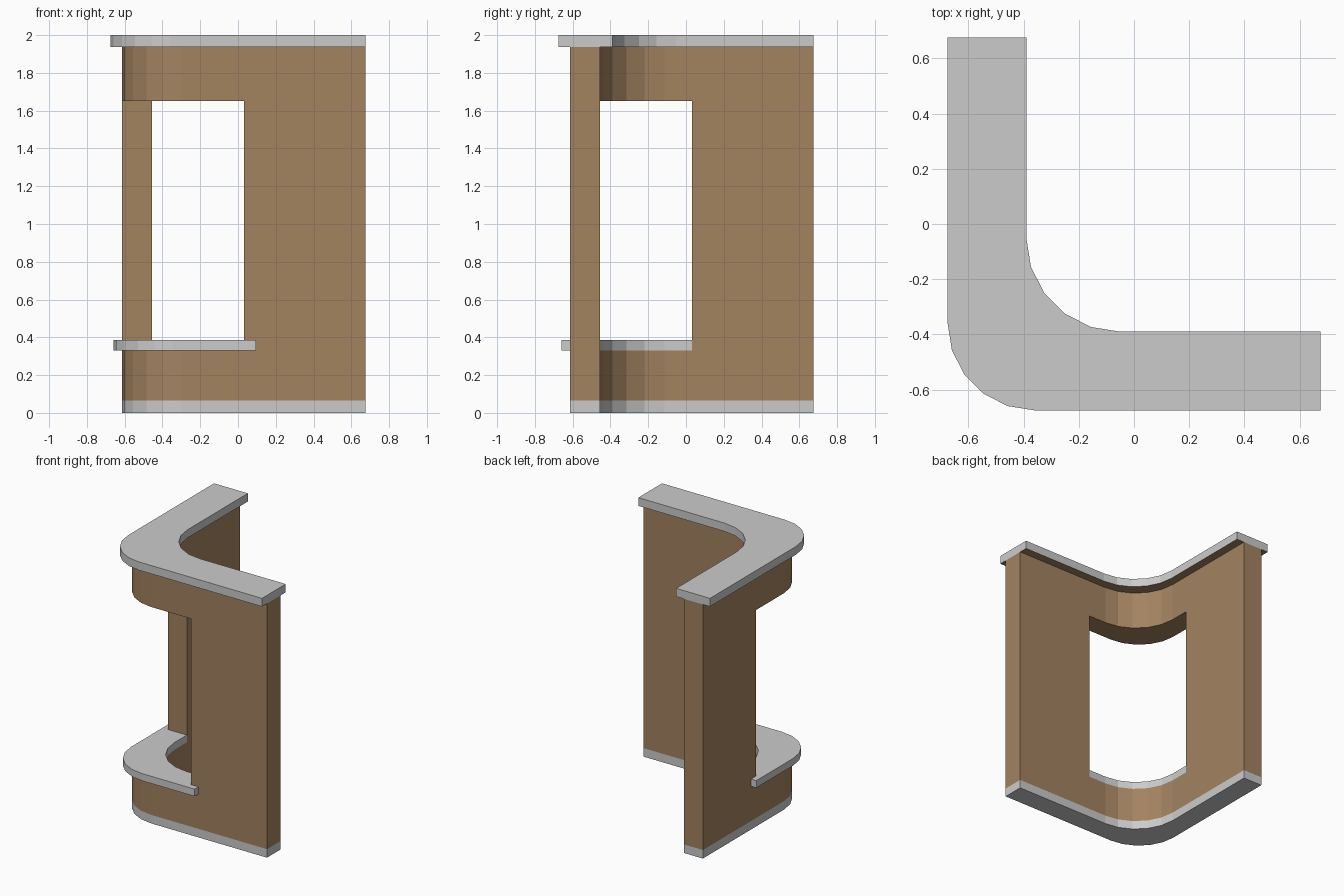
import bpy, bmesh
from math import sin, cos, radians

if "Cube" in bpy.data.objects:
    bpy.data.objects.remove(bpy.data.objects["Cube"])

STEPS = 5  # facets per rounded corner


def corner(face, radius):
    """Faceted rounded corner, from the left arm round to the front arm."""
    c = face + radius
    return [(c - radius * cos(radians(90 * i / STEPS)),
             c - radius * sin(radians(90 * i / STEPS))) for i in range(STEPS + 1)]


def band(outer, inner, end, notch=None):
    """L-shaped outline; notch = (wall face, opening edge) steps the ends around the wall."""
    pts = [(outer, end)] + corner(outer, 0.315) + [(end, outer)]
    if notch:
        face, edge = notch
        pts += [(end, face), (edge, face), (edge, inner)]
    else:
        pts += [(end, inner)]
    pts += corner(inner, 0.34)[::-1]
    if notch:
        pts += [(inner, edge), (face, edge), (face, end)]
    else:
        pts += [(inner, end)]
    return pts


def prism(name, pts, z0, z1, material=None):
    bm = bmesh.new()
    base = bm.faces.new([bm.verts.new((x, y, z0)) for x, y in pts])
    top = bmesh.ops.extrude_face_region(bm, geom=[base])
    verts = [v for v in top["geom"] if isinstance(v, bmesh.types.BMVert)]
    bmesh.ops.translate(bm, verts=verts, vec=(0, 0, z1 - z0))
    bmesh.ops.recalc_face_normals(bm, faces=bm.faces)
    mesh = bpy.data.meshes.new(name)
    bm.to_mesh(mesh)
    bm.free()
    obj = bpy.data.objects.new(name, mesh)
    bpy.context.collection.objects.link(obj)
    if material:
        mesh.materials.append(material)
    return obj


def colour(name, rgb):
    mat = bpy.data.materials.new(name)
    mat.diffuse_color = (*rgb, 1)
    mat.use_nodes = True
    mat.node_tree.nodes["Principled BSDF"].inputs["Base Color"].default_value = mat.diffuse_color
    return mat


def brown_underside(obj):
    """Grey slab whose downward face takes the wall colour."""
    obj.data.materials.append(grey)
    obj.data.materials.append(brown)
    for p in obj.data.polygons:
        p.material_index = 1 if p.normal.z < -0.5 else 0


brown = colour("brown_wall", (0.366, 0.227, 0.118))
grey = colour("grey_trim", (0.8, 0.8, 0.8))

OUT, IN, END, EDGE = -0.615, -0.455, 0.675, 0.033

# Base strip, wall and top slab
prism("base_strip", band(OUT, IN, END), 0, 0.065)
wall = prism("wall", band(OUT, IN, END), 0.065, 1.937, brown)
brown_underside(prism("top_slab", band(-0.675, -0.39, END), 1.937, 2.0))

# Window opening wrapping around the corner
cutter = prism("opening_cutter", [(-1, -1), (EDGE, -1), (EDGE, EDGE), (-1, EDGE)],
               0.33, 1.65, brown)
cutter.hide_render = True
cut = wall.modifiers.new("opening", "BOOLEAN")
cut.operation = "DIFFERENCE"
cut.solver = "EXACT"
cut.object = cutter
bpy.context.view_layer.objects.active = wall
bpy.ops.object.modifier_apply(modifier=cut.name)
bpy.data.objects.remove(cutter)

# Window sill, flush inside and overhanging outside
brown_underside(prism("window_sill", band(-0.66, IN, 0.096, (OUT, EDGE)), 0.33, 0.385))
